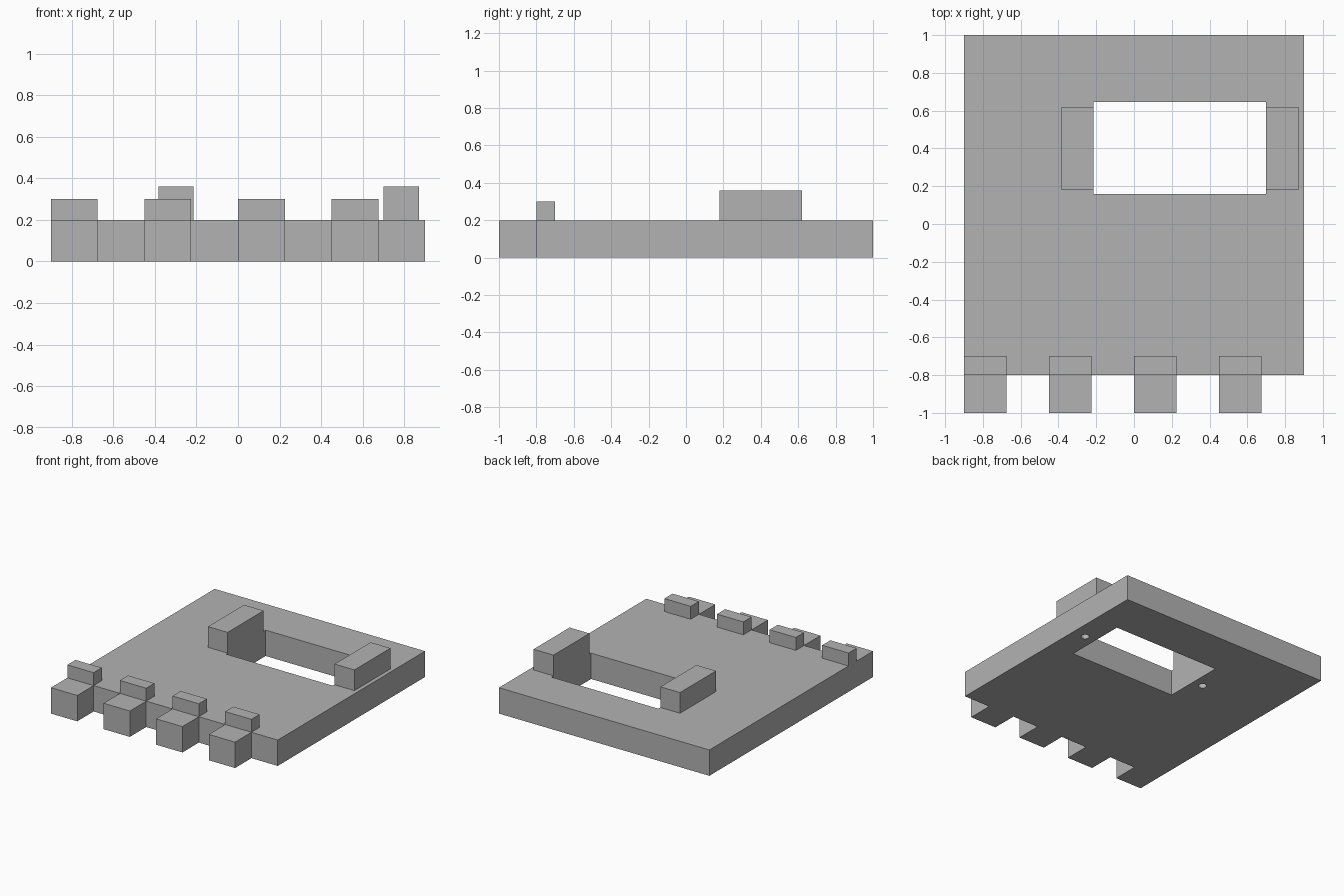
import bpy
import bmesh
from mathutils import Matrix, Vector

cube = bpy.data.objects.get("Cube")
if cube:
    bpy.data.objects.remove(cube, do_unlink=True)

# Single grey finish
grey = bpy.data.materials.new("plain grey")
grey.use_nodes = True
grey.diffuse_color = (0.45, 0.45, 0.45, 1)
grey.node_tree.nodes["Principled BSDF"].inputs["Base Color"].default_value = grey.diffuse_color


def add_object(name, bm):
    bmesh.ops.recalc_face_normals(bm, faces=bm.faces)
    mesh = bpy.data.meshes.new(name)
    bm.to_mesh(mesh)
    bm.free()
    mesh.materials.append(grey)
    obj = bpy.data.objects.new(name, mesh)
    bpy.context.scene.collection.objects.link(obj)
    return obj


def box(name, low, high):
    low, high = Vector(low), Vector(high)
    bm = bmesh.new()
    matrix = Matrix.Translation((low + high) / 2) @ Matrix.Diagonal((*(high - low), 1))
    bmesh.ops.create_cube(bm, size=1, matrix=matrix)
    return add_object(name, bm)


def cylinder(name, x, y, z, radius, depth):
    bm = bmesh.new()
    bmesh.ops.create_cone(bm, cap_ends=True, segments=16, radius1=radius, radius2=radius,
                          depth=depth, matrix=Matrix.Translation((x, y, z)))
    return add_object(name, bm)


THICK = 0.2
HALF = 0.9
TOOTH = 0.225
tooth_starts = [-HALF + 2 * TOOTH * i for i in range(4)]

# Plate outline with a toothed front edge
outline = [(HALF, 1), (-HALF, 1)]
for x in tooth_starts:
    if x > -HALF:
        outline.append((x, -0.8))
    outline += [(x, -1), (x + TOOTH, -1), (x + TOOTH, -0.8)]
outline.append((HALF, -0.8))

bm = bmesh.new()
base = bm.faces.new([bm.verts.new((x, y, 0)) for x, y in outline])
extruded = bmesh.ops.extrude_face_region(bm, geom=[base], use_keep_orig=True)
top_verts = [g for g in extruded["geom"] if isinstance(g, bmesh.types.BMVert)]
bmesh.ops.translate(bm, verts=top_verts, vec=(0, 0, THICK))
plate = add_object("toothed_plate", bm)

# Rectangular window and two blind holes in the underside
cutters = [box("window_cutter", (-0.215, 0.16, -0.1), (0.7, 0.645, 0.3))]
for x in (-0.3, 0.79):
    cutters.append(cylinder("hole_cutter", x, 0.4, 0.04, 0.03, 0.28))
for cutter in cutters:
    cutter.hide_render = True
    cut = plate.modifiers.new(cutter.name, "BOOLEAN")
    cut.operation = "DIFFERENCE"
    cut.solver = "EXACT"
    cut.object = cutter

# Bake the cuts and discard the cutters
bpy.context.view_layer.update()
graph = bpy.context.evaluated_depsgraph_get()
baked = bpy.data.meshes.new_from_object(plate.evaluated_get(graph))
plate.modifiers.clear()
plate.data = baked
for cutter in cutters:
    bpy.data.objects.remove(cutter, do_unlink=True)

# Raised blocks on each side of the window
box("right_window_block", (-0.383, 0.18, THICK), (-0.215, 0.62, 0.36))
box("left_window_block", (0.7, 0.18, THICK), (0.87, 0.62, 0.36))

# Low stop behind each tooth
for i, x in enumerate(tooth_starts, 1):
    box(f"tooth_stop_{i}", (x, -0.8, THICK), (x + TOOTH, -0.7, 0.3))
